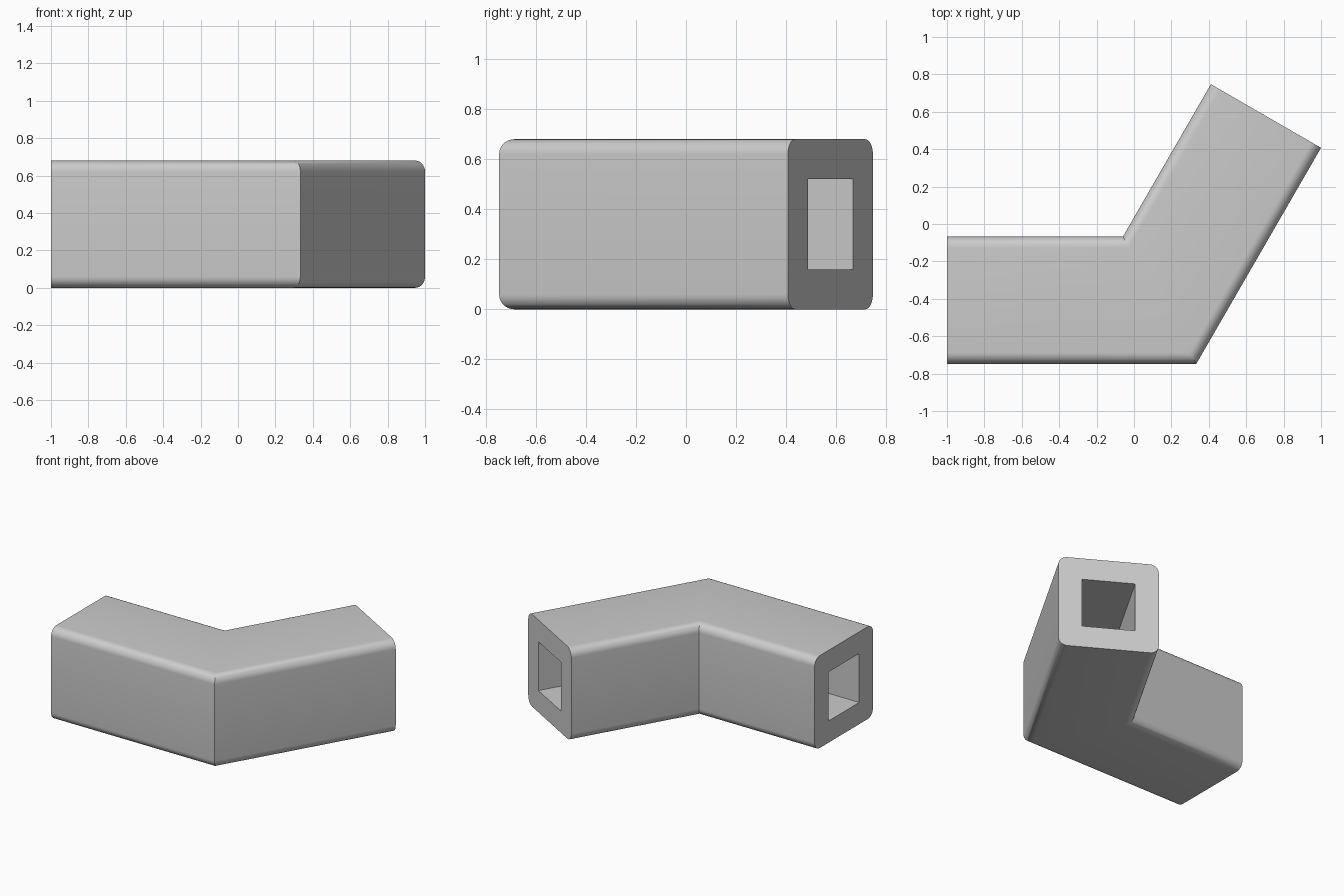
import bpy, bmesh
from math import radians, sin, cos, tan, pi
from mathutils import Vector

cube = bpy.data.objects.get("Cube")
if cube:
    bpy.data.objects.remove(cube, do_unlink=True)

WIDTH, BORE, RADIUS = 0.68, 0.36, 0.06
BEND = radians(60)
ARM = 4 / 3          # length of each arm along the outside of the bend
STEPS = 8            # segments in each rounded edge


def square(size, radius=0.0, steps=0):
    """Cross-section as (sideways, up) points, with rounded corners if asked."""
    half, points = size / 2 - radius, []
    for corner in range(4):
        mid = pi / 4 + corner * pi / 2
        cx = half if cos(mid) > 0 else -half
        cz = half if sin(mid) > 0 else -half
        for k in range(steps + 1):
            a = corner * pi / 2 + (k / steps * pi / 2 if steps else 0)
            points.append((cx + radius * cos(a), cz + radius * sin(a)))
    return points


# Centre line: two straight arms meeting at a mitre
slant = tan(BEND / 2)
along = Vector((cos(BEND), sin(BEND), 0))
length = ARM - WIDTH / 2 * slant
depth = ARM * sin(BEND) + WIDTH * cos(BEND)
start = Vector((-1, (WIDTH - depth) / 2, WIDTH / 2))
middle = start + Vector((length, 0, 0))
stations = [
    (start, Vector((0, -1, 0))),
    (middle, Vector((slant, -1, 0))),
    (middle + along * length, Vector((along.y, -along.x, 0))),
]

# Outer skin and square bore swept through the three stations
bm = bmesh.new()


def sweep(profile):
    rings = [[bm.verts.new(c + side * u + Vector((0, 0, v))) for u, v in profile]
             for c, side in stations]
    n = len(profile)
    for a, b in zip(rings, rings[1:]):
        for i in range(n):
            j = (i + 1) % n
            bm.faces.new((a[i], a[j], b[j], b[i]))
    return rings


outer = sweep(square(WIDTH, RADIUS, STEPS))
inner = sweep(square(BORE))

# Flat end rims between skin and bore
for skin, bore in ((outer[0], inner[0]), (outer[-1], inner[-1])):
    n = len(skin)
    for i in range(n):
        j = (i + 1) % n
        p, q = bore[i // (STEPS + 1)], bore[j // (STEPS + 1)]
        bm.faces.new((skin[i], skin[j], q) if p is q else (skin[i], skin[j], q, p))

bmesh.ops.recalc_face_normals(bm, faces=bm.faces[:])
mesh = bpy.data.meshes.new("angled_tube_connector")
bm.to_mesh(mesh)
bm.free()

tube = bpy.data.objects.new("angled_tube_connector", mesh)
bpy.context.collection.objects.link(tube)

# Plain grey material
grey = bpy.data.materials.new("light grey")
grey.use_nodes = True
colour = (0.6, 0.6, 0.6, 1)
grey.diffuse_color = colour
grey.node_tree.nodes["Principled BSDF"].inputs["Base Color"].default_value = colour
mesh.materials.append(grey)

# Smooth rounded edges, crisp mitre and rims
bpy.ops.object.select_all(action="DESELECT")
tube.select_set(True)
bpy.context.view_layer.objects.active = tube
bpy.ops.object.shade_smooth_by_angle(angle=radians(30))
